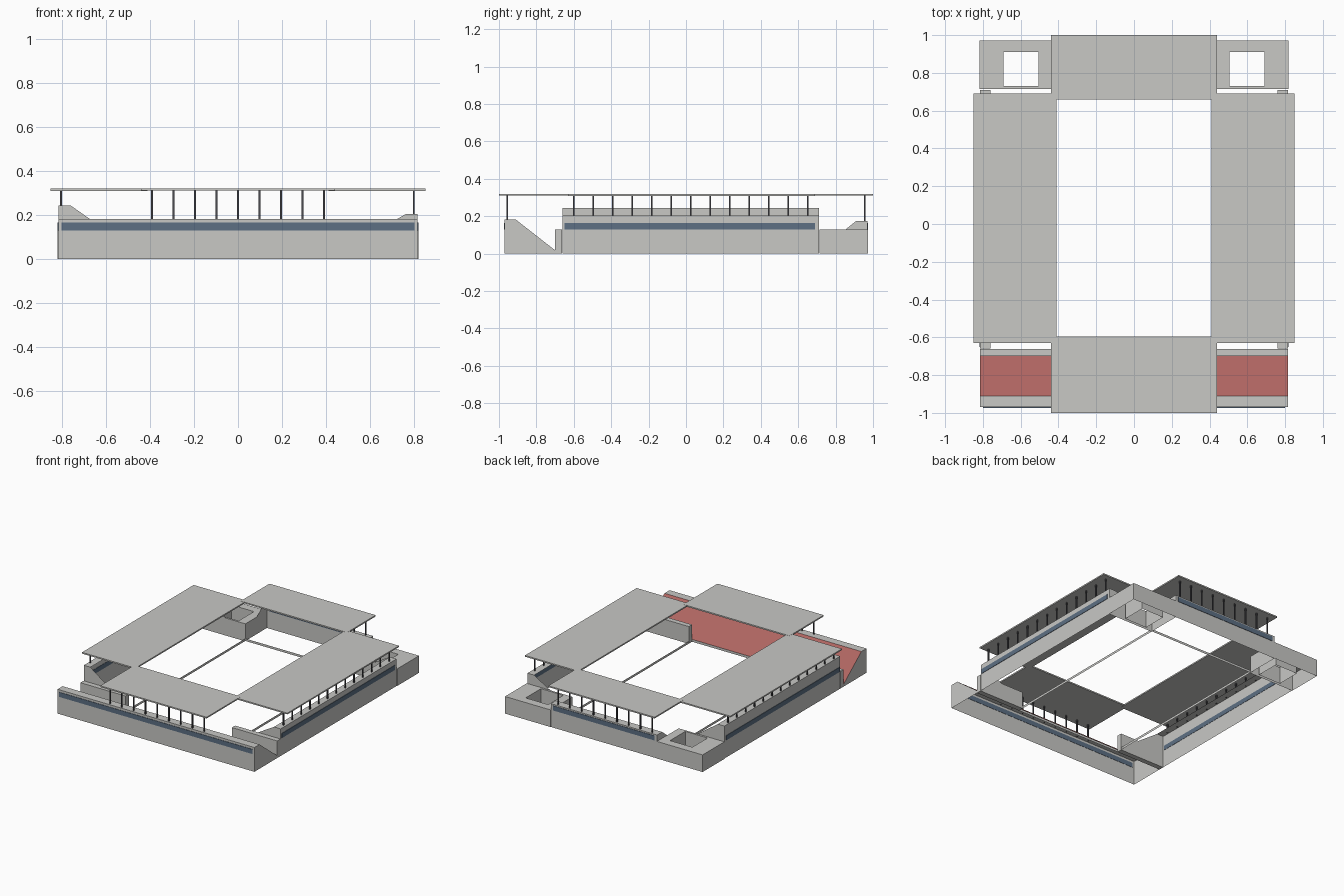
import bpy, bmesh
from mathutils import Matrix, Vector

cube = bpy.data.objects.get("Cube")
if cube:
    bpy.data.objects.remove(cube)


def material(name, rgb):
    m = bpy.data.materials.new(name)
    m.use_nodes = True
    m.diffuse_color = (*rgb, 1)
    m.node_tree.nodes["Principled BSDF"].inputs["Base Color"].default_value = (*rgb, 1)
    return m


concrete = material("concrete_grey", (0.58, 0.58, 0.56))
seat_red = material("seat_red", (0.43, 0.13, 0.12))
glass = material("window_blue", (0.11, 0.16, 0.23))
steel = material("column_dark_grey", (0.07, 0.07, 0.08))


def finish(name, bm, *mats):
    bmesh.ops.recalc_face_normals(bm, faces=bm.faces)
    mesh = bpy.data.meshes.new(name)
    bm.to_mesh(mesh)
    bm.free()
    for m in mats:
        mesh.materials.append(m)
    ob = bpy.data.objects.new(name, mesh)
    bpy.context.scene.collection.objects.link(ob)
    return ob


def add_box(bm, lo, hi):
    lo, hi = Vector(lo), Vector(hi)
    mat = Matrix.Translation((lo + hi) / 2) @ Matrix.Diagonal((*(hi - lo), 1))
    bmesh.ops.create_cube(bm, size=1, matrix=mat)


def box(name, lo, hi, mat):
    bm = bmesh.new()
    add_box(bm, lo, hi)
    return finish(name, bm, mat)


# Each side maps (along, outward, up) to model space
SIDES = {
    "front": lambda a, d, z: (a, -d, z),
    "back": lambda a, d, z: (a, d, z),
    "left": lambda a, d, z: (d, a, z),
    "right": lambda a, d, z: (-d, a, z),
}


def stand(side, a0, a1, inner, ledge, outer, top, seated=False):
    """Hollow wedge: riser, optional raked seating, ledge, outer wall, end caps."""
    place = SIDES[side]
    profile = [(inner, 0), (inner, 0.018), (ledge, top), (outer, top), (outer, 0)]
    bm = bmesh.new()
    ends = [[bm.verts.new(place(a, d, z)) for d, z in profile] for a in (a0, a1)]
    for end in ends:
        bm.faces.new(end)
    for i in range(len(profile) - 1):
        if i == 1 and not seated:
            continue
        f = bm.faces.new((ends[0][i], ends[0][i + 1], ends[1][i + 1], ends[1][i]))
        f.material_index = int(i == 1)
    finish(side + "_stand", bm, concrete, seat_red)


def window_band(side, a0, a1, outer):
    place = SIDES[side]
    p, q = place(a0, outer - 0.002, 0.13), place(a1, outer + 0.003, 0.165)
    lo = [min(u, v) for u, v in zip(p, q)]
    hi = [max(u, v) for u, v in zip(p, q)]
    box(side + "_window_band", lo, hi, glass)


def columns(side, a0, a1, count, d, base):
    bm = bmesh.new()
    for i in range(count):
        a = a0 + (a1 - a0) * i / (count - 1)
        x, y, z = SIDES[side](a, d, base)
        add_box(bm, (x - 0.004, y - 0.004, z), (x + 0.004, y + 0.004, 0.312))
    finish(side + "_columns", bm, steel)


# Stands
stand("front", -0.815, 0.815, 0.70, 0.91, 0.97, 0.182, seated=True)
stand("back", -0.44, 0.44, 0.715, 0.91, 0.97, 0.175)
stand("left", -0.66, 0.71, 0.44, 0.76, 0.815, 0.203)
stand("right", -0.66, 0.71, 0.44, 0.76, 0.815, 0.243)

# Window bands on the outer walls
window_band("front", -0.80, 0.80, 0.97)
window_band("back", -0.42, 0.42, 0.97)
window_band("left", -0.65, 0.69, 0.815)
window_band("right", -0.65, 0.69, 0.815)

# Roof columns
columns("front", -0.39, 0.39, 9, 0.955, 0.18)
columns("back", -0.39, 0.39, 9, 0.955, 0.173)
columns("left", -0.60, 0.65, 13, 0.797, 0.2)
columns("right", -0.60, 0.65, 13, 0.803, 0.24)

# Flat roof plates
box("front_roof", (-0.44, -1, 0.31), (0.44, -0.595, 0.32), concrete)
box("back_roof", (-0.44, 0.66, 0.31), (0.44, 1, 0.32), concrete)
for name, s in (("left", 1), ("right", -1)):
    xs = sorted((s * 0.41, s * 0.85))
    box(name + "_roof", (xs[0], -0.63, 0.309), (xs[1], 0.69, 0.319), concrete)

    # Low wall between the side stand and the front stand
    xs = sorted((s * 0.44, s * 0.815))
    box(name + "_end_wall", (xs[0], -0.70, 0), (xs[1], -0.662, 0.128), concrete)

    # Back corner block with a square light well, open below
    bm = bmesh.new()
    loops = []
    for x0, x1, y0, y1, heights in ((0.44, 0.818, 0.715, 0.972, (0, 0.128)),
                                    (0.505, 0.69, 0.73, 0.91, (0.128, 0))):
        for z in heights:
            corners = ((x0, y0), (x1, y0), (x1, y1), (x0, y1))
            loops.append([bm.verts.new((s * x, y, z)) for x, y in corners])
    for low, high in zip(loops, loops[1:]):
        for i in range(4):
            j = (i + 1) % 4
            bm.faces.new((low[i], low[j], high[j], high[i]))
    finish(name + "_corner_block", bm, concrete)
